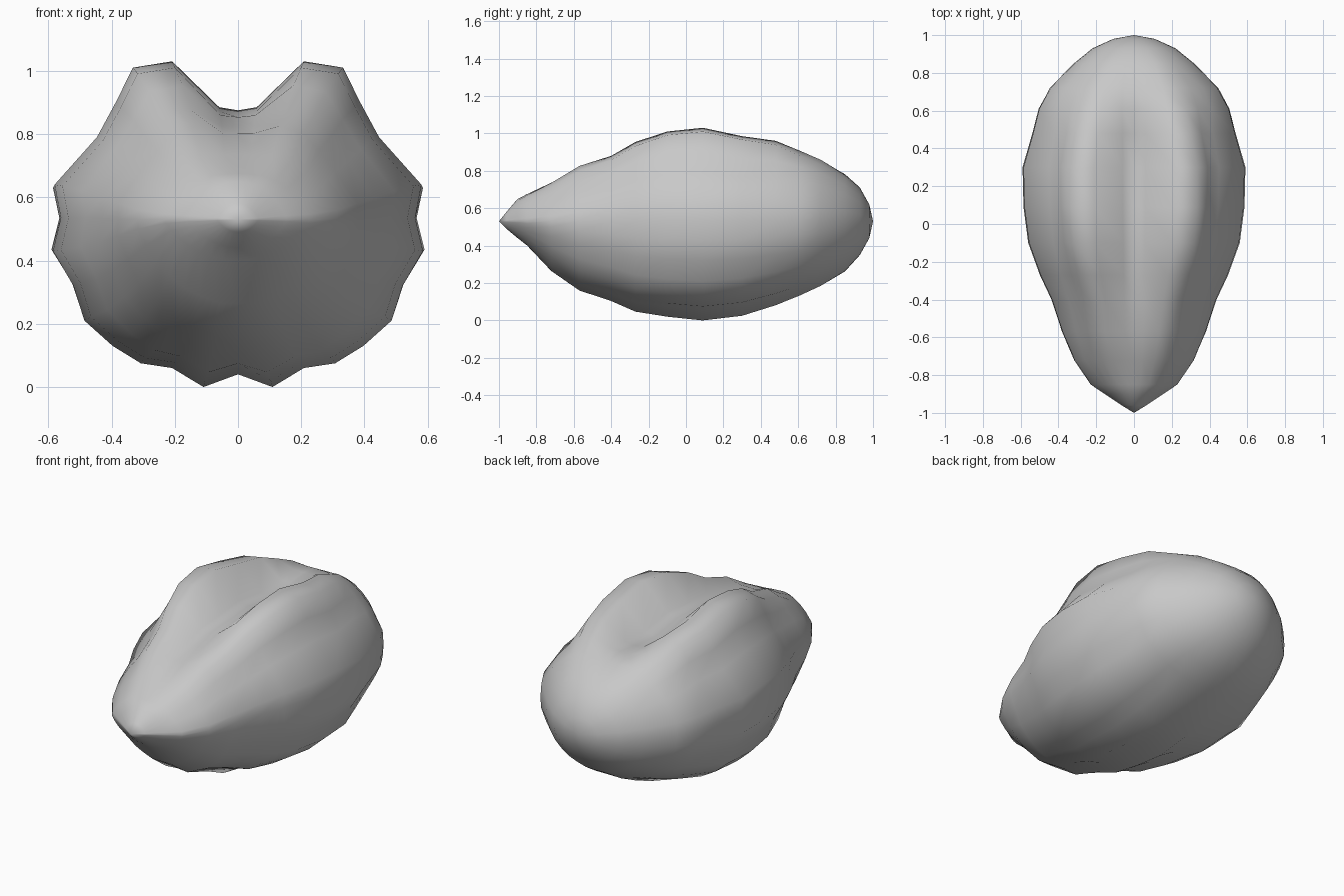
import bpy
import bmesh
import math

# Remove the default cube only
old = bpy.data.objects.get("Cube")
if old:
    bpy.data.objects.remove(old, do_unlink=True)


def make_material(name, rgb):
    mat = bpy.data.materials.new(name)
    mat.use_nodes = True
    colour = (*rgb, 1)
    mat.diffuse_color = colour
    mat.node_tree.nodes["Principled BSDF"].inputs["Base Color"].default_value = colour
    return mat


# Height of the long axis running from the pointed tip to the rounded end
AXIS = 0.53

# Left half of the ridged middle cross-section, bottom to top (x, z)
HALF_SECTION = [
    (0, .04), (.11, 0), (.21, .06), (.31, .075), (.4, .13), (.49, .21), (.525, .32),
    (.59, .43), (.565, .535), (.585, .64), (.45, .79), (.39, .9), (.335, 1.01),
    (.21, 1.03), (.06, .885), (0, .875),
]

# Stations along the length: y, half width, top height, bottom height, ridge strength
STATIONS = [
    (-.96, .065, .58, .49, 0),
    (-.9, .155, .65, .44, 0),
    (-.85, .23, .68, .4, .1),
    (-.72, .32, .75, .26, .2),
    (-.57, .385, .84, .155, .4),
    (-.4, .44, .89, .1, .6),
    (-.27, .5, .96, .045, .8),
    (-.1, .56, 1.01, .02, 1),
    (.09, .585, 1.03, 0, 1),
    (.3, .59, .985, .025, 1),
    (.48, .54, .965, .08, .8),
    (.61, .51, .92, .13, .4),
    (.72, .45, .875, .18, .2),
    (.85, .32, .79, .26, .1),
    (.93, .22, .71, .35, 0),
    (.98, .11, .62, .44, 0),
]

# Mirror the half section and scale it to a unit shape
mirrored = [(-x, z) for x, z in reversed(HALF_SECTION[1:-1])]
half_width = max(x for x, z in HALF_SECTION)
section = []
for x, z in HALF_SECTION + mirrored:
    height = max(p[1] for p in HALF_SECTION) - AXIS if z > AXIS else AXIS
    section.append((x / half_width, (z - AXIS) / height))


def ring_points(y, width, top, bottom, ridge):
    """Blend the ridged section to a lens at the tip and an oval at the back."""
    keel = 1 + .6 * max(0, -y)
    for u, v in section:
        angle = math.atan2(v, u)
        plain = math.copysign(abs(math.sin(angle)) ** keel, v)
        u = ridge * u + (1 - ridge) * math.cos(angle)
        v = ridge * v + (1 - ridge) * plain
        reach = top - AXIS if v > 0 else AXIS - bottom
        yield u * width, y, AXIS + v * reach


# Loft the husk through all the stations
bm = bmesh.new()
rings = [[bm.verts.new(p) for p in ring_points(*s)] for s in STATIONS]
count = len(section)
for near, far in zip(rings, rings[1:]):
    for i in range(count):
        j = (i + 1) % count
        bm.faces.new((near[i], near[j], far[j], far[i]))

# Close the pointed tip and the rounded end
for ring, y in ((rings[0], -1), (rings[-1], 1)):
    pole = bm.verts.new((0, y, AXIS))
    for i in range(count):
        bm.faces.new((ring[i], ring[(i + 1) % count], pole))
bmesh.ops.recalc_face_normals(bm, faces=bm.faces)
for face in bm.faces:
    face.smooth = True

mesh = bpy.data.meshes.new("seed_husk")
bm.to_mesh(mesh)
bm.free()
husk = bpy.data.objects.new("seed_husk", mesh)
bpy.context.collection.objects.link(husk)
mesh.materials.append(make_material("plain grey", (.58, .58, .58)))
